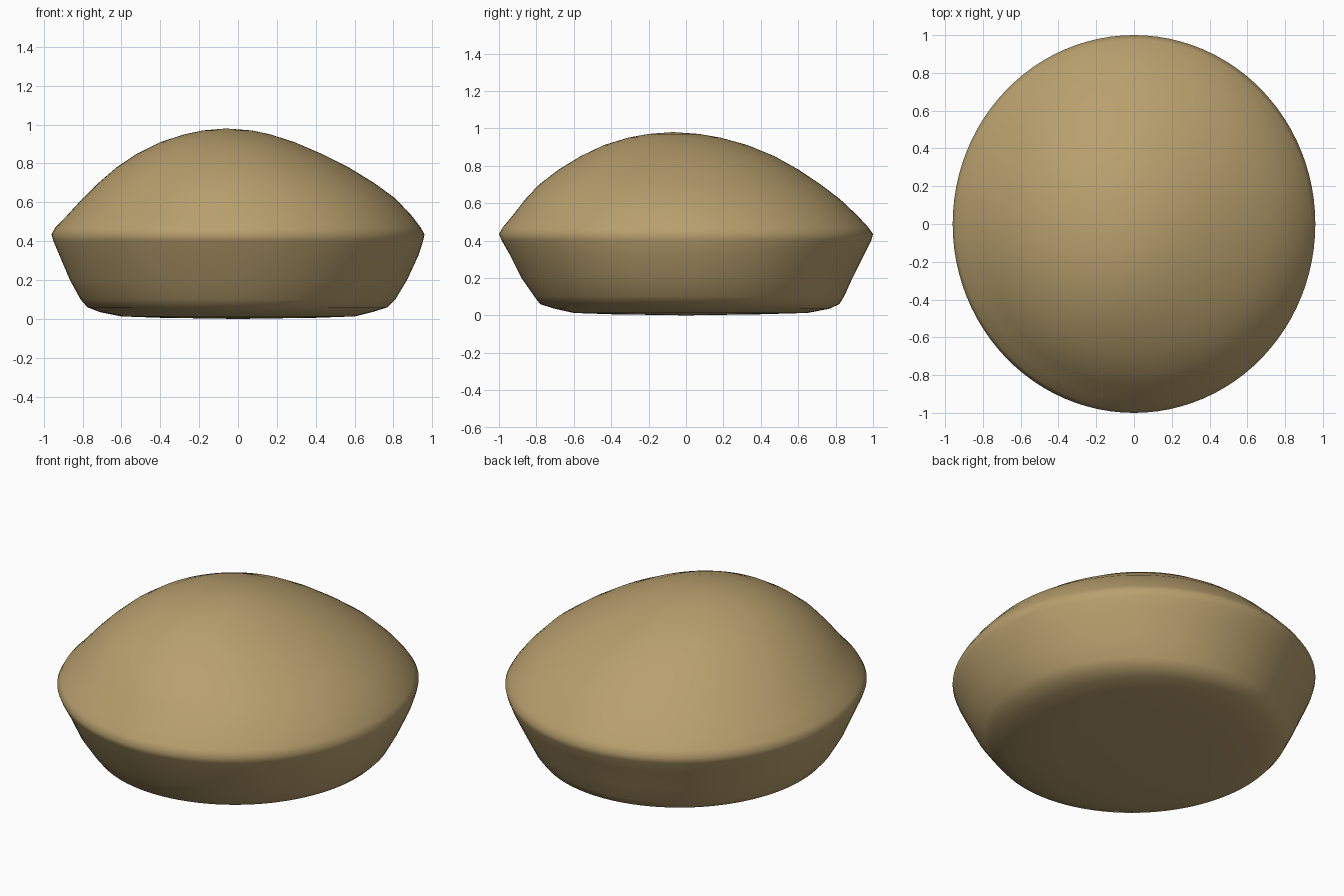
import bpy, bmesh, math

if "Cube" in bpy.data.objects:
    bpy.data.objects.remove(bpy.data.objects["Cube"])

# Cross-sections: height, then reach to left, right, front, back
LEVELS = [
    (0.006, .40, .40, .40, .40), (0.013, .60, .60, .60, .65),
    (0.035, .71, .69, .70, .765), (0.06, .775, .77, .78, .82),
    (0.10, .81, .81, .81, .845), (0.20, .865, .87, .88, .89),
    (0.33, .92, .93, .945, .955), (0.40, .95, .952, .985, .99),
    (0.435, .96, .96, 1.0, 1.0), (0.47, .94, .94, .98, .975),
    (0.53, .882, .895, .93, .92), (0.62, .80, .81, .86, .825),
    (0.70, .718, .70, .785, .72), (0.78, .625, .57, .68, .60),
    (0.85, .52, .43, .565, .475), (0.91, .40, .29, .44, .33),
    (0.95, .275, .165, .31, .185), (0.97, .18, .07, .20, .07),
]
SIDES = 96

tan = bpy.data.materials.new("tan crust")
tan.diffuse_color = (0.48, 0.35, 0.155, 1)
tan.use_nodes = True
tan.node_tree.nodes["Principled BSDF"].inputs["Base Color"].default_value = tan.diffuse_color

# Loft the off-centre ellipses into one closed body
bm = bmesh.new()
rings = []
for z, l, r, f, b in LEVELS:
    cx, cy, rx, ry = (r - l) / 2, (b - f) / 2, (r + l) / 2, (b + f) / 2
    rings.append([bm.verts.new((cx + rx * math.cos(a), cy + ry * math.sin(a), z))
                  for a in (2 * math.pi * i / SIDES for i in range(SIDES))])
bottom = bm.verts.new((0, 0, 0))
apex = bm.verts.new((-.06, -.07, .98))
for i in range(SIDES):
    j = (i + 1) % SIDES
    for lo, hi in zip(rings, rings[1:]):
        bm.faces.new((lo[i], lo[j], hi[j], hi[i]))
    bm.faces.new((rings[-1][i], rings[-1][j], apex))
    bm.faces.new((rings[0][j], rings[0][i], bottom))
bmesh.ops.recalc_face_normals(bm, faces=bm.faces)
for face in bm.faces:
    face.smooth = True
mesh = bpy.data.meshes.new("domed_body")
bm.to_mesh(mesh)
bm.free()
mesh.materials.append(tan)
bpy.context.collection.objects.link(bpy.data.objects.new("domed_body", mesh))
